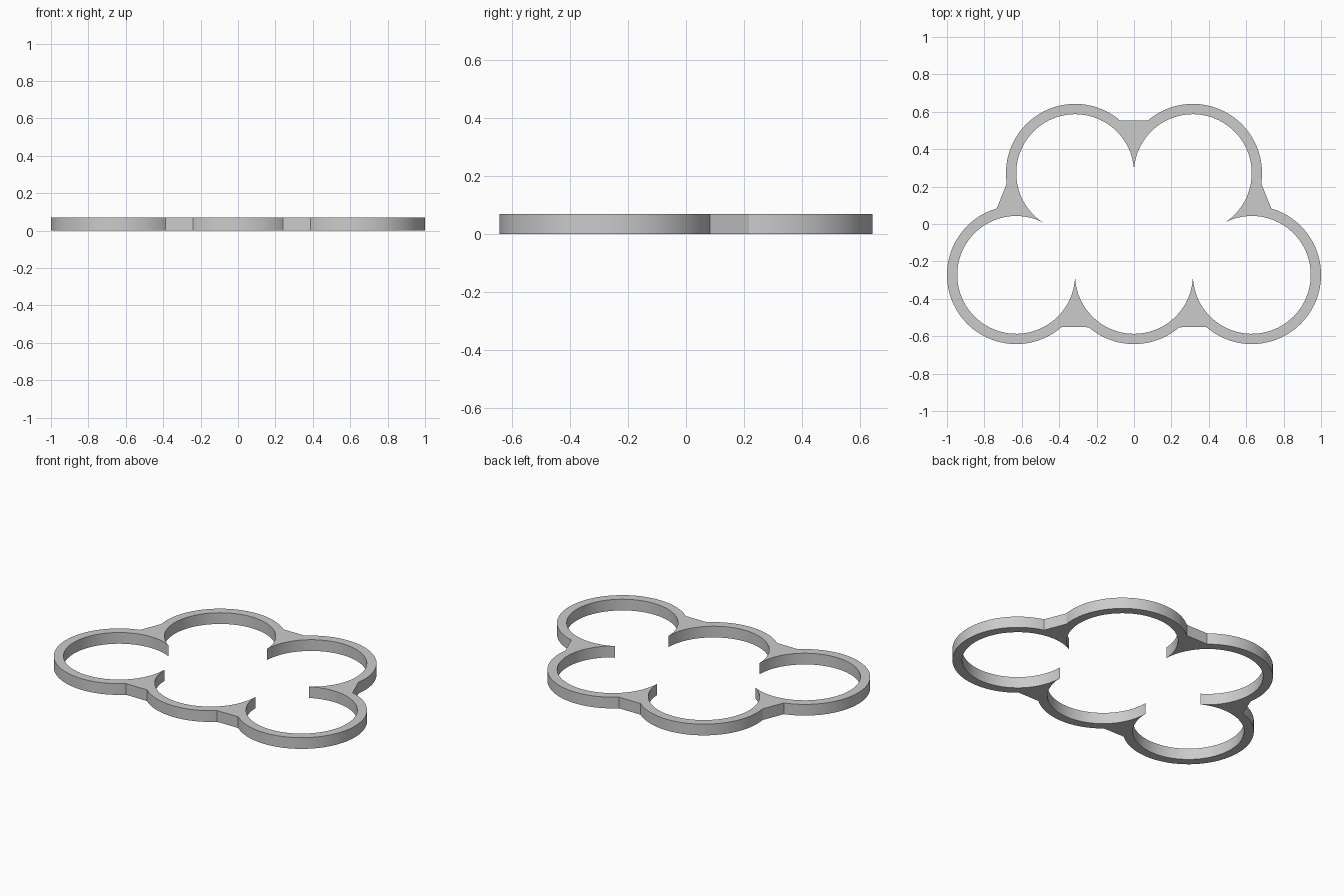
import bpy
import bmesh
from math import atan2, cos, sin, tau
from mathutils import Vector

if "Cube" in bpy.data.objects:
    bpy.data.objects.remove(bpy.data.objects["Cube"], do_unlink=True)

HEIGHT = 0.07
OUTER_R = 0.37
INNER_R = 0.315
STEPS = 64


def mirrored(p):
    return (-p[0], p[1])


def arc(centre, radius, start, end):
    """Counter-clockwise arc between the directions of two points."""
    a = atan2(start[1] - centre[1], start[0] - centre[0])
    b = atan2(end[1] - centre[1], end[0] - centre[0])
    sweep = (b - a) % tau
    return [(centre[0] + radius * cos(a + sweep * i / STEPS),
             centre[1] + radius * sin(a + sweep * i / STEPS))
            for i in range(STEPS + 1)]


# Five lobes, counter-clockwise from the bottom middle
low_lobe, high_lobe = (0.63, -0.272), (0.3145, 0.272)
lobes = [(0, -0.272), low_lobe, high_lobe, mirrored(high_lobe), mirrored(low_lobe)]

# Joints between lobes: cusp tip, then the two ends of the flat outer web
bottom = ((0.315, -0.275), (0.24, -0.55), (0.389, -0.55))
side = ((0.484, 0.009), (0.735, 0.086), (0.681, 0.217))
top = ((0, 0.288), (0.0745, 0.555), (-0.0745, 0.555))
joints = [bottom, side, top]
for tip, first, last in (side, bottom):
    joints.append((mirrored(tip), mirrored(last), mirrored(first)))

# Outer and inner outlines
outer, inner = [], []
for i, centre in enumerate(lobes):
    before, after = joints[i - 1], joints[i]
    outer += arc(centre, OUTER_R, before[2], after[1])
    inner += arc(centre, INNER_R, before[0], after[0])[:-1]

# Filled, extruded band
curve = bpy.data.curves.new("cloud_outline", "CURVE")
curve.dimensions = "2D"
curve.fill_mode = "BOTH"
curve.extrude = HEIGHT / 2
for outline in (outer, inner):
    spline = curve.splines.new("POLY")
    spline.points.add(len(outline) - 1)
    for point, (x, y) in zip(spline.points, outline):
        point.co = (x, y, 0, 1)
    spline.use_cyclic_u = True

band = bpy.data.objects.new("cloud_band", curve)
bpy.context.collection.objects.link(band)
bpy.ops.object.select_all(action="DESELECT")
band.select_set(True)
bpy.context.view_layer.objects.active = band
bpy.ops.object.convert(target="MESH")
band = bpy.context.object
band.name = "cloud_band"

# Weld the walls to the caps and rest the band on the ground
bm = bmesh.new()
bm.from_mesh(band.data)
bmesh.ops.remove_doubles(bm, verts=bm.verts, dist=0.0001)
bmesh.ops.translate(bm, verts=bm.verts, vec=Vector((0, 0, HEIGHT / 2)))
bmesh.ops.recalc_face_normals(bm, faces=bm.faces)
bm.to_mesh(band.data)
bm.free()

# Plain grey finish
grey = bpy.data.materials.new("light_grey")
grey.use_nodes = True
colour = (0.6, 0.6, 0.6, 1)
grey.diffuse_color = colour
grey.node_tree.nodes["Principled BSDF"].inputs["Base Color"].default_value = colour
band.data.materials.clear()
band.data.materials.append(grey)
bpy.ops.object.shade_smooth_by_angle(angle=0.4)
